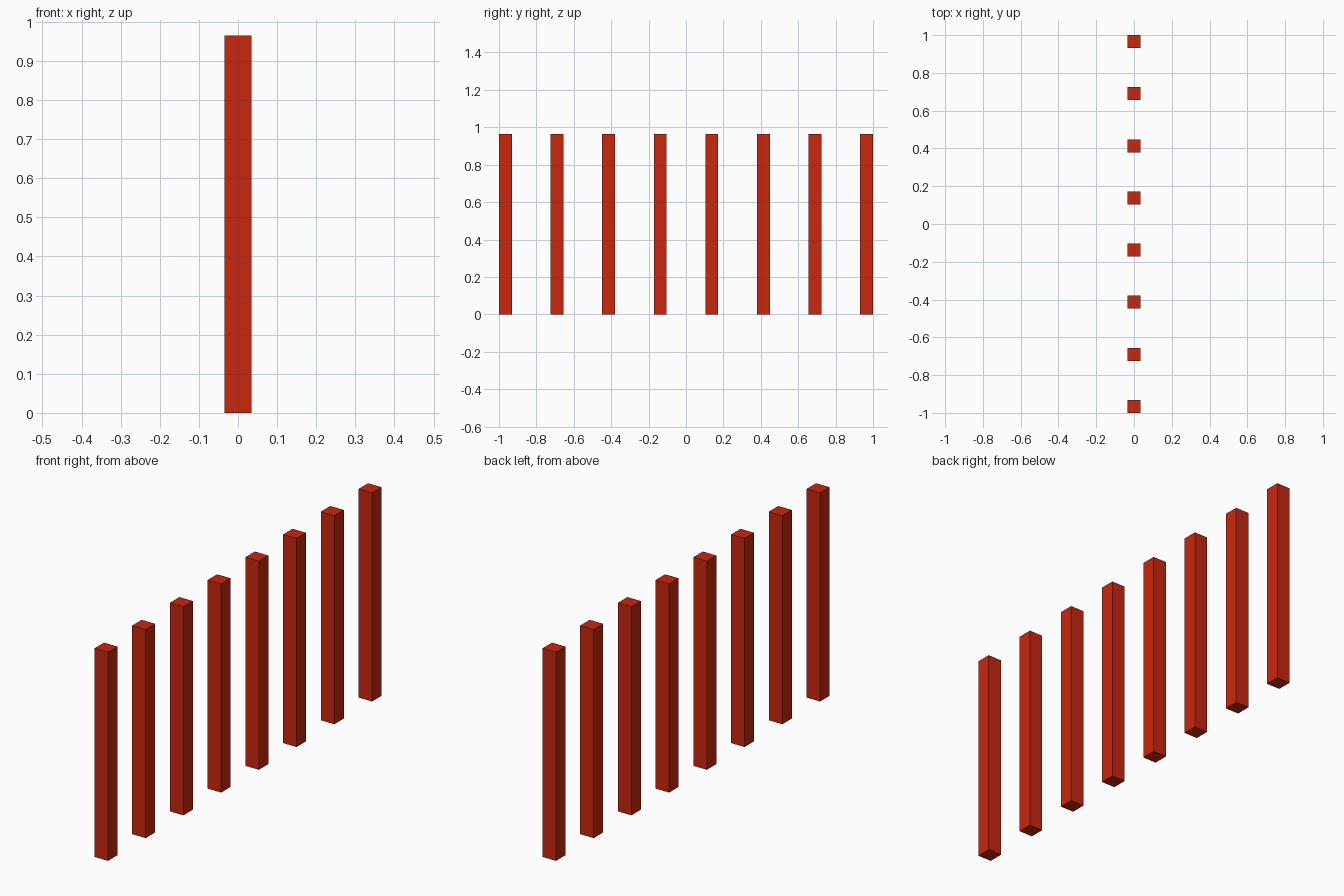
import bpy

if "Cube" in bpy.data.objects:
    bpy.data.objects.remove(bpy.data.objects["Cube"])

COUNT = 8
WIDTH = 2 / 29        # square post section
HEIGHT = 28 / 29
SPACING = 8 / 29      # centre to centre

red = bpy.data.materials.new("red_paint")
red.diffuse_color = (0.58, 0.02, 0.005, 1)
red.use_nodes = True
red.node_tree.nodes["Principled BSDF"].inputs["Base Color"].default_value = red.diffuse_color

# Row of identical square posts along y, sharing one mesh
bpy.ops.mesh.primitive_cube_add(size=1)
post = bpy.context.object
for v in post.data.vertices:
    v.co.x *= WIDTH
    v.co.y *= WIDTH
    v.co.z = (v.co.z + 0.5) * HEIGHT
post.data.name = "post"
post.data.materials.append(red)

for i in range(COUNT):
    obj = post if i == 0 else post.copy()
    if i:
        bpy.context.collection.objects.link(obj)
    obj.name = f"post_{i + 1}"
    obj.location = (0, (i - (COUNT - 1) / 2) * SPACING, 0)
